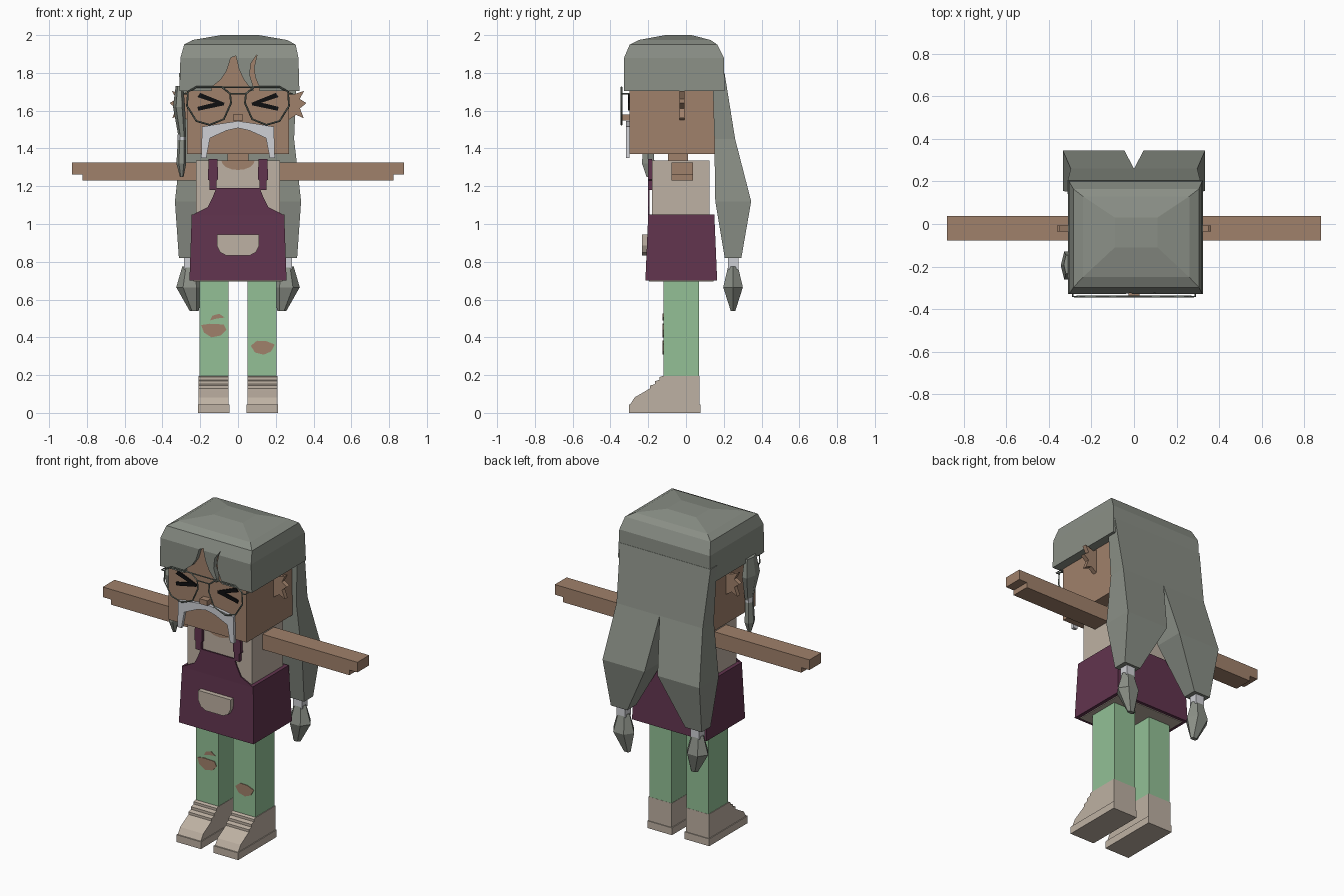
import bpy, bmesh, math
from mathutils import Vector

if "Cube" in bpy.data.objects:
    bpy.data.objects.remove(bpy.data.objects["Cube"])


def material(name, rgb):
    lin = [((c / 255 + 0.055) / 1.055) ** 2.4 for c in rgb] + [1]
    m = bpy.data.materials.new(name)
    m.use_nodes = True
    m.diffuse_color = lin
    m.node_tree.nodes["Principled BSDF"].inputs["Base Color"].default_value = lin
    return m


SKIN = material("skin", (160, 129, 107))
HAIR = material("grey hair", (138, 143, 134))
CREAM = material("cream cloth", (190, 177, 163))
PURPLE = material("plum apron", (97, 52, 78))
GREEN = material("green trousers", (147, 192, 150))
WHITE = material("pale grey", (207, 208, 213))
METAL = material("dark frame", (108, 117, 108))
BLACK = material("black", (14, 14, 16))


def finish(name, bm, mat):
    bmesh.ops.recalc_face_normals(bm, faces=bm.faces)
    me = bpy.data.meshes.new(name)
    bm.to_mesh(me)
    bm.free()
    me.materials.append(mat)
    ob = bpy.data.objects.new(name, me)
    bpy.context.collection.objects.link(ob)
    return ob


def loft(name, rings, mat):
    """Skin a list of equal point rings and cap both ends."""
    bm = bmesh.new()
    rows = [[bm.verts.new(p) for p in ring] for ring in rings]
    n = len(rows[0])
    for a, b in zip(rows, rows[1:]):
        for i in range(n):
            j = (i + 1) % n
            bm.faces.new((a[i], a[j], b[j], b[i]))
    bm.faces.new(rows[0])
    bm.faces.new(rows[-1])
    return finish(name, bm, mat)


def rect(x0, x1, y0, y1, z):
    return [(x0, y0, z), (x1, y0, z), (x1, y1, z), (x0, y1, z)]


def oval(x, y, z, rx, ry, n=6):
    return [(x + rx * math.cos(math.tau * i / n), y + ry * math.sin(math.tau * i / n), z)
            for i in range(n)]


def box(name, x0, x1, y0, y1, z0, z1, mat):
    return loft(name, [rect(x0, x1, y0, y1, z0), rect(x0, x1, y0, y1, z1)], mat)


def plate(name, pts, y0, y1, mat):
    """Extrude an x-z outline along y."""
    return loft(name, [[(x, y, z) for x, z in pts] for y in (y0, y1)], mat)


def side_prism(name, pts, x0, x1, mat):
    """Extrude a y-z outline along x."""
    return loft(name, [[(x, y, z) for y, z in pts] for x in (x0, x1)], mat)


def mirrored(half):
    """Complete a half outline that runs from the centre outwards and back."""
    return half + [(-x, z) for x, z in reversed(half) if abs(x) > 0.001]


def wire(name, pts, radius, cyclic, mat):
    cu = bpy.data.curves.new(name, "CURVE")
    cu.dimensions = "3D"
    cu.bevel_depth, cu.bevel_resolution = radius, 0
    sp = cu.splines.new("POLY")
    sp.points.add(len(pts) - 1)
    for p, co in zip(sp.points, pts):
        p.co = (*co, 1)
    sp.use_cyclic_u = cyclic
    tmp = bpy.data.objects.new(name, cu)
    me = bpy.data.meshes.new_from_object(tmp)
    bpy.data.objects.remove(tmp)
    me.materials.clear()
    me.materials.append(mat)
    bpy.context.collection.objects.link(bpy.data.objects.new(name, me))


# Body, neck and head
box("torso", -0.222, 0.222, -0.18, 0.125, 0.72, 1.335, CREAM)
box("neck", -0.055, 0.055, -0.095, 0.01, 1.3, 1.4, SKIN)
box("head", -0.27, 0.27, -0.30, 0.15, 1.37, 1.92, SKIN)
scoop = [(0.088 * math.cos(a), 1.336 - 0.05 * math.sin(a))
         for a in (math.pi * i / 8 for i in range(9))]
plate("neckline", scoop, -0.184, -0.17, SKIN)

# Apron: skirt, bib, pocket
loft("apron_skirt", [rect(-0.257, 0.257, -0.215, 0.165, 0.7),
                     rect(-0.245, 0.245, -0.2, 0.15, 1.05)], PURPLE)
box("skirt_lining", -0.235, 0.235, -0.195, 0.145, 0.695, 0.705, CREAM)
plate("apron_bib", mirrored([(0, 1.19), (0.115, 1.19), (0.135, 1.14), (0.16, 1.09),
                             (0.22, 1.06), (0.245, 1.045), (0, 1.045)]),
      -0.202, -0.194, PURPLE)
plate("apron_pocket", mirrored([(0, 0.945), (0.112, 0.945), (0.112, 0.885), (0.095, 0.85),
                                (0.06, 0.832), (0, 0.832)]), -0.233, -0.2, CREAM)

for s, side in ((1, "left"), (-1, "right")):
    def sx(pts):
        return [(s * p[0], *p[1:]) for p in pts]

    # Apron strap
    plate(side + "_strap", sx([(0.115, 1.18), (0.15, 1.18), (0.15, 1.23), (0.16, 1.235),
                               (0.155, 1.345), (0.108, 1.345), (0.106, 1.235), (0.115, 1.23)]),
          -0.202, -0.181, PURPLE)

    # Arm with a stepped hand
    plate(side + "_arm", sx([(0.2, 1.23), (0.822, 1.23), (0.822, 1.262), (0.878, 1.262),
                             (0.878, 1.325), (0.2, 1.325)]), -0.078, 0.038, SKIN)

    # Leg and shoe
    box(side + "_leg", s * 0.051, s * 0.204, -0.12, 0.07, 0.18, 0.73, GREEN)
    side_prism(side + "_shoe", [
        (0.071, 0.0), (0.071, 0.195), (-0.125, 0.195), (-0.14, 0.19), (-0.14, 0.175),
        (-0.165, 0.168), (-0.165, 0.152), (-0.19, 0.145), (-0.19, 0.13), (-0.215, 0.115),
        (-0.272, 0.082), (-0.295, 0.045), (-0.295, 0.0)], s * 0.049, s * 0.208, CREAM)
    box(side + "_sole", s * 0.044, s * 0.213, -0.303, 0.076, 0, 0.045, CREAM)

    # Spiky ear
    plate(side + "_ear", sx([(0.26, 1.71), (0.292, 1.685), (0.35, 1.705), (0.327, 1.662),
                             (0.362, 1.64), (0.328, 1.612), (0.348, 1.56), (0.308, 1.578),
                             (0.26, 1.545)]), -0.035, -0.008, SKIN)

    # Squeezed-shut eye
    plate(side + "_eye", sx([(0.072, 1.642), (0.2, 1.694), (0.215, 1.672), (0.125, 1.642),
                             (0.215, 1.62), (0.21, 1.6), (0.075, 1.628)]),
          -0.307, -0.299, BLACK)

    # Spectacle lens rim and hinge
    rim = sx([(0.265, 1.70), (0.22, 1.725), (0.085, 1.725), (0.042, 1.69), (0.037, 1.64),
              (0.075, 1.555), (0.15, 1.525), (0.22, 1.545), (0.27, 1.625)])
    wire(side + "_lens_rim", [(x, -0.341, z) for x, z in rim], 0.005, True, METAL)
    wire(side + "_hinge", sx([(0.265, -0.341, 1.69), (0.288, -0.341, 1.69),
                              (0.288, -0.3, 1.69)]), 0.004, False, METAL)

    # Long back hair, tie and tuft
    def sec(x0, x1, y0, y1, z):
        return sx(rect(x0, x1, y0, y1, z))
    loft(side + "_tail", [sec(0, 0.312, 0.14, 0.204, 1.8), sec(0, 0.297, 0.15, 0.26, 1.45),
                          sec(0.045, 0.334, 0.155, 0.345, 1.12),
                          sec(0.2, 0.313, 0.205, 0.293, 0.82)], HAIR)
    box(side + "_tail_tie", s * 0.225, s * 0.285, 0.222, 0.277, 0.76, 0.825, WHITE)
    loft(side + "_tail_tuft", [sx(oval(0.255, 0.249, 0.775, 0.04, 0.03)),
                               sx(oval(0.255, 0.249, 0.665, 0.072, 0.06)),
                               sx(oval(0.232, 0.249, 0.54, 0.024, 0.014))], HAIR)

# Torn trouser knees
for name, pts in {
    "right_knee_tear": [(-0.195, 0.465), (-0.15, 0.472), (-0.075, 0.468), (-0.062, 0.44),
                        (-0.09, 0.41), (-0.14, 0.4), (-0.18, 0.425)],
    "right_small_tear": [(-0.148, 0.49), (-0.135, 0.515), (-0.1, 0.525), (-0.07, 0.505),
                         (-0.11, 0.5)],
    "left_knee_tear": [(0.068, 0.355), (0.1, 0.382), (0.15, 0.38), (0.195, 0.362),
                       (0.175, 0.325), (0.135, 0.308), (0.09, 0.32)],
}.items():
    plate(name, pts, -0.124, -0.117, SKIN)

# Spectacle bridge, nose and moustache
for z, w in ((1.725, 0.085), (1.69, 0.042)):
    wire("bridge", [(-w, -0.341, z), (w, -0.341, z)], 0.004, False, METAL)
box("nose", -0.026, 0.026, -0.34, -0.29, 1.548, 1.58, SKIN)
plate("moustache", mirrored([(0, 1.545), (0.1, 1.53), (0.19, 1.515), (0.195, 1.35),
                             (0.168, 1.35), (0.148, 1.455), (0.06, 1.495), (0, 1.508)]),
      -0.318, -0.298, WHITE)

# Hair cap with a parted fringe
cap = loft("hair_cap", [rect(-0.31, 0.325, -0.328, 0.205, 1.705),
                        rect(-0.305, 0.32, -0.328, 0.2, 1.88),
                        rect(-0.285, 0.305, -0.298, 0.165, 1.95),
                        rect(-0.24, 0.26, -0.25, 0.13, 1.974),
                        rect(-0.09, 0.11, -0.11, 0.03, 2.0)], HAIR)
partings = {
    "wide": [(-0.14, 1.6), (-0.14, 1.725), (-0.09, 1.765), (-0.06, 1.81), (-0.038, 1.88),
             (-0.012, 1.89), (0.005, 1.82), (0.03, 1.765), (0.065, 1.72), (0.065, 1.6)],
    "narrow": [(0.085, 1.6), (0.08, 1.73), (0.062, 1.79), (0.068, 1.85), (0.102, 1.9),
               (0.085, 1.83), (0.09, 1.78), (0.115, 1.72), (0.115, 1.6)],
}
cutters = []
for name, pts in partings.items():
    cutter = plate(name + "_parting", pts, -0.4, -0.297, HAIR)
    cutter.hide_render = True
    mod = cap.modifiers.new(name, "BOOLEAN")
    mod.operation, mod.solver, mod.object = "DIFFERENCE", "EXACT", cutter
    cutters.append(cutter)
bpy.context.view_layer.update()
cut_mesh = bpy.data.meshes.new_from_object(cap.evaluated_get(bpy.context.evaluated_depsgraph_get()))
cap.modifiers.clear()
cap.data = cut_mesh
for cutter in cutters:
    bpy.data.objects.remove(cutter)

# Small braid by the right cheek
loft("braid_top", [oval(-0.31, -0.19, 1.73, 0.02, 0.05), oval(-0.312, -0.195, 1.62, 0.032, 0.075),
                   oval(-0.295, -0.2, 1.46, 0.02, 0.03)], HAIR)
loft("braid_tie", [oval(-0.297, -0.2, z, 0.022, 0.03) for z in (1.445, 1.475)], WHITE)
loft("braid_end", [oval(-0.297, -0.2, 1.445, 0.022, 0.03), oval(-0.3, -0.2, 1.32, 0.026, 0.038),
                   oval(-0.298, -0.2, 1.25, 0.01, 0.01)], HAIR)
